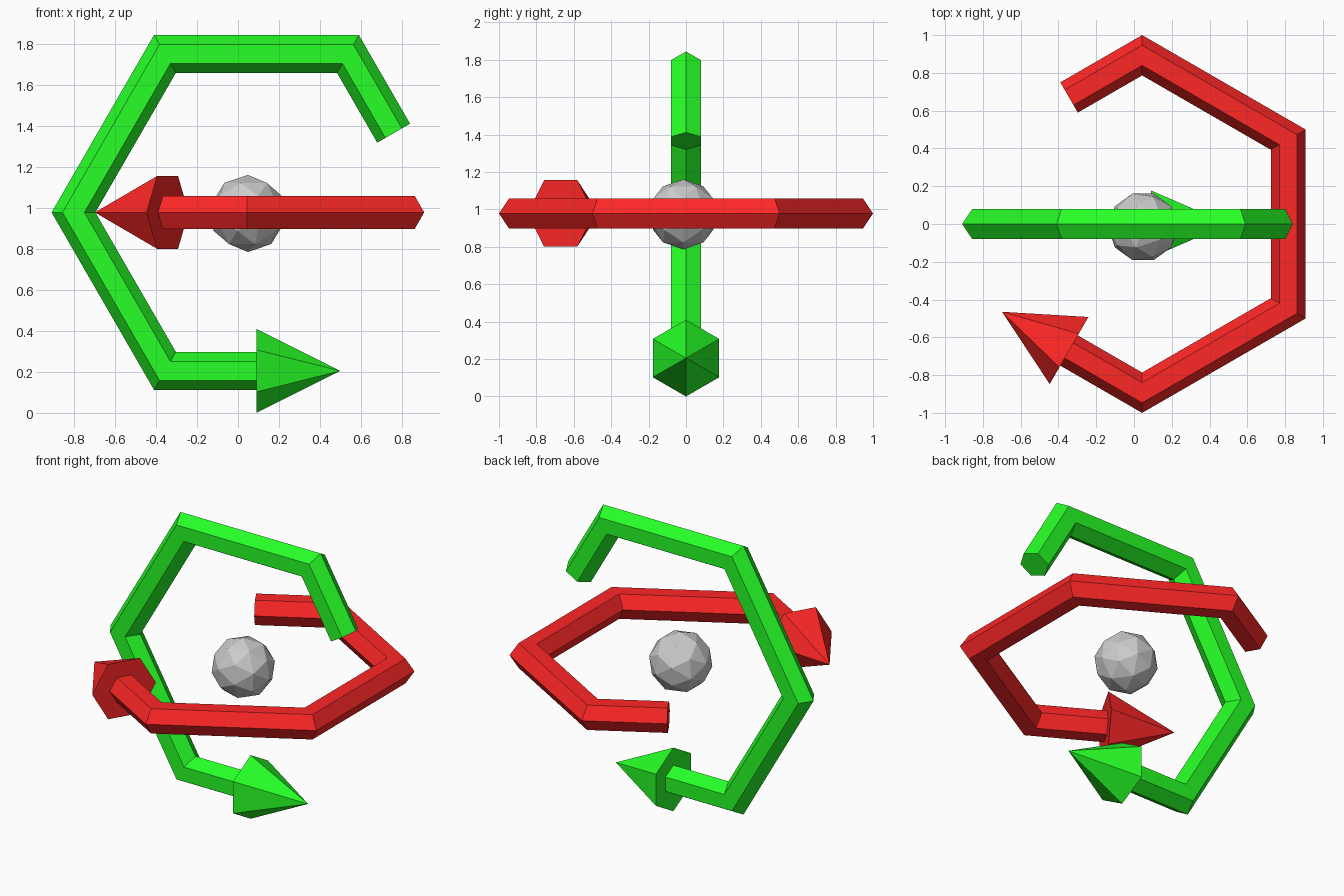
import bpy, bmesh
from math import sin, cos, pi, radians
from mathutils import Vector

if "Cube" in bpy.data.objects:
    bpy.data.objects.remove(bpy.data.objects["Cube"])

APOTHEM, TUBE, HEAD, HEAD_LEN = 0.7735, 0.0925, 0.205, 0.41
ZC = APOTHEM + HEAD
X, Y, Z = Vector((1, 0, 0)), Vector((0, 1, 0)), Vector((0, 0, 1))


def finish(bm, name, color=None):
    bmesh.ops.recalc_face_normals(bm, faces=bm.faces[:])
    mesh = bpy.data.meshes.new(name)
    bm.to_mesh(mesh)
    bm.free()
    obj = bpy.data.objects.new(name, mesh)
    bpy.context.collection.objects.link(obj)
    if color:
        mat = bpy.data.materials.new(name + "_color")
        mat.diffuse_color = color
        mat.use_nodes = True
        mat.node_tree.nodes["Principled BSDF"].inputs["Base Color"].default_value = mat.diffuse_color
        mesh.materials.append(mat)
    return obj


def ring_arrow(name, center, u, v, start, turn, color):
    """Open hexagonal loop of six-sided bar in the u-v plane, ending in an arrowhead."""
    n = u.cross(v)
    bm = bmesh.new()

    def section(angle, size, stretch=1.0):
        out = u * cos(angle) + v * sin(angle)
        return [bm.verts.new(center + out * (APOTHEM + size * cos(k * pi / 3)) * stretch
                             + n * size * sin(k * pi / 3)) for k in range(6)]

    # mitred bar: half side, three full sides, half side
    rings = []
    for step in (0, 30, 90, 150, 210, 240):
        stretch = 1.0 if step in (0, 240) else 1 / cos(pi / 6)
        rings.append(section(radians(start + turn * step), TUBE, stretch))
    for a, b in zip(rings, rings[1:]):
        for k in range(6):
            j = (k + 1) % 6
            bm.faces.new((a[k], a[j], b[j], b[k]))
    bm.faces.new(rings[0])

    # arrowhead
    end = radians(start + turn * 240)
    base = section(end, HEAD)
    out = u * cos(end) + v * sin(end)
    tangent = (v * cos(end) - u * sin(end)) * turn
    tip = bm.verts.new(center + out * APOTHEM + tangent * HEAD_LEN)
    bm.faces.new(base)
    for k in range(6):
        bm.faces.new((base[k], base[(k + 1) % 6], tip))
    return finish(bm, name, color)


# upright green arrow and flat red arrow
ring_arrow("green_arrow", Vector((0.09, 0, ZC)), X, Z, 30, 1, (0.02, 1.0, 0.02, 1))
ring_arrow("red_arrow", Vector((0.043, 0, ZC)), X, Y, 120, -1, (1.0, 0.02, 0.02, 1))

# faceted centre ball: icosahedron with its faces raised to the sphere
bm = bmesh.new()
bmesh.ops.create_icosphere(bm, subdivisions=1, radius=0.188)
poked = bmesh.ops.poke(bm, faces=bm.faces[:])
for vert in poked["verts"]:
    vert.co = vert.co.normalized() * 0.188
hull = bmesh.ops.convex_hull(bm, input=bm.verts[:])
bmesh.ops.delete(bm, geom=[e for e in bm.edges if not e.link_faces], context="EDGES")
points = [v.co.copy() for v in bm.verts]
bm.free()
bm = bmesh.new()
for p in points:
    bm.verts.new(p)
bmesh.ops.convex_hull(bm, input=bm.verts[:])
ball = finish(bm, "center_ball")
ball.location = (0.048, -0.015, ZC - 0.005)
